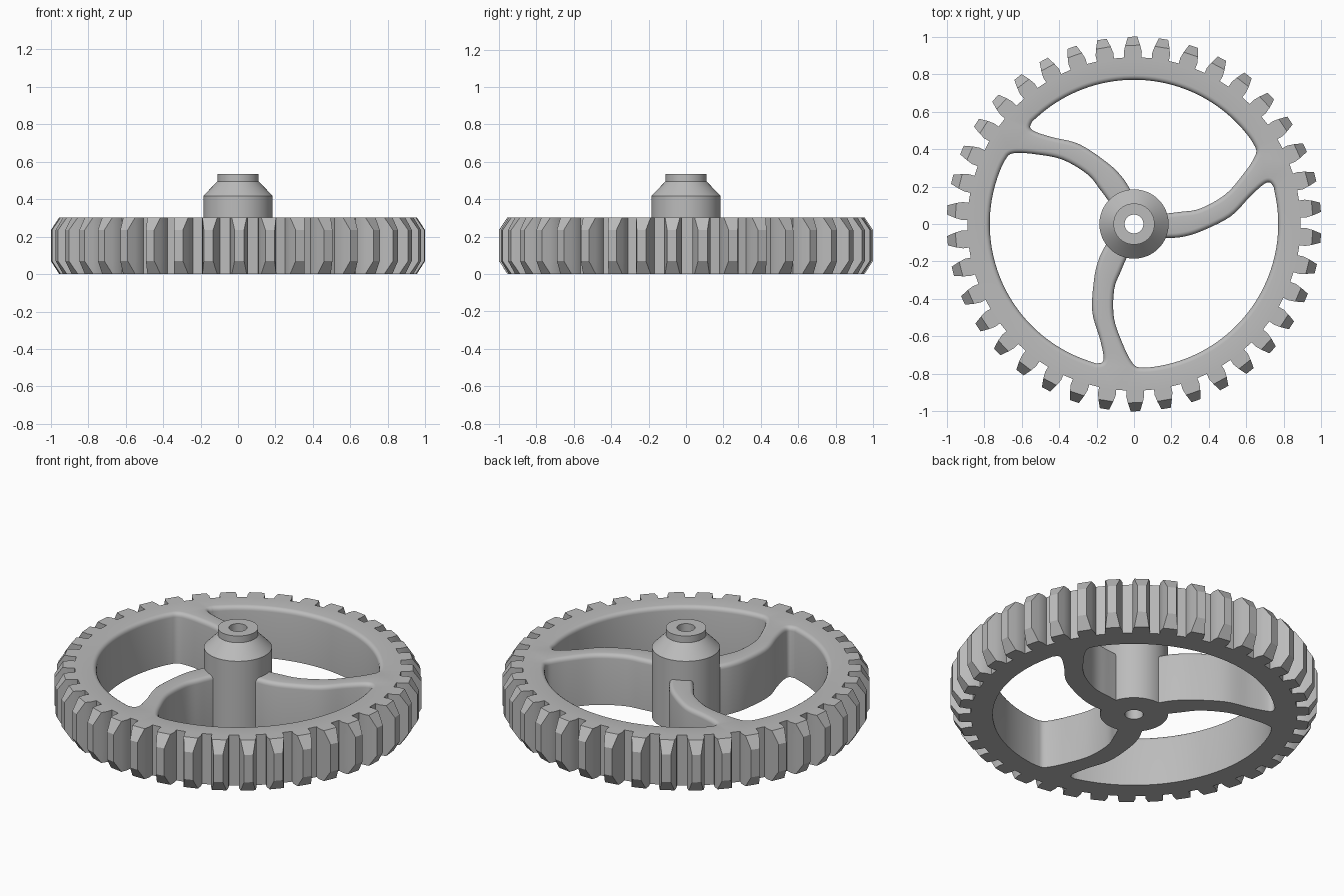
import bpy, bmesh, math
from mathutils import Vector, Matrix

cube = bpy.data.objects.get("Cube")
if cube:
    bpy.data.objects.remove(cube)

TEETH, HEIGHT, FILLET = 38, 0.303, 0.025
ROOT_ANGLE = math.radians(90.4)

grey = bpy.data.materials.new("plain_grey")
grey.use_nodes = True
colour = (0.5, 0.5, 0.5, 1)
grey.diffuse_color = colour
grey.node_tree.nodes["Principled BSDF"].inputs["Base Color"].default_value = colour


def polar(r, a):
    return Vector((r * math.cos(a), r * math.sin(a)))


def arc(r, start, end, n):
    return [polar(r, start + (end - start) * i / n) for i in range(n + 1)]


def smooth_path(points, steps=5):
    """Catmull-Rom curve through the points."""
    p = [Vector(q) for q in points]
    p = [2 * p[0] - p[1]] + p + [2 * p[-1] - p[-2]]
    out = []
    for a, b, c, d in zip(p, p[1:], p[2:], p[3:]):
        for i in range(steps):
            t = i / steps
            out.append(b + (c - a) * t / 2 + (a - 2.5 * b + 2 * c - d / 2) * t * t
                       + (1.5 * (b - c) + (d - a) / 2) * t ** 3)
    return out + [p[-2]]


def widen(loop, distance):
    """Offset a counter-clockwise loop outward."""
    out = []
    for i, p in enumerate(loop):
        t = (loop[(i + 1) % len(loop)] - loop[i - 1]).normalized()
        out.append(p + Vector((t.y, -t.x)) * distance)
    return out


def add_wall(bm, levels):
    """Join equal loops, given as (points, z), with quads."""
    rings = [[bm.verts.new((p.x, p.y, z)) for p in pts] for pts, z in levels]
    for lower, upper in zip(rings, rings[1:]):
        for i in range(len(lower)):
            bm.faces.new((lower[i - 1], lower[i], upper[i], upper[i - 1]))


def finish(bm, name):
    bmesh.ops.recalc_face_normals(bm, faces=bm.faces)
    mesh = bpy.data.meshes.new(name)
    bm.to_mesh(mesh)
    bm.free()
    mesh.materials.append(grey)
    obj = bpy.data.objects.new(name, mesh)
    bpy.context.collection.objects.link(obj)
    bpy.ops.object.select_all(action='DESELECT')
    obj.select_set(True)
    bpy.context.view_layer.objects.active = obj
    bpy.ops.object.shade_smooth_by_angle(angle=math.radians(28))


# Toothed outline, with the tips cut back at the two faces
def gear_outline(tip):
    half = [(0.89, 0.046), (0.92, 0.048), (0.955, 0.04), tip]
    points = []
    for k in range(TEETH):
        mid = ROOT_ANGLE + k * math.tau / TEETH
        points += [polar(r, mid - w / r) for r, w in half]
        points += [polar(r, mid + w / r) for r, w in reversed(half)]
    return points


# Window between two curved arms
arm_front = smooth_path([(0.165, 0.055), (0.25, 0.065), (0.355, 0.083), (0.49, 0.16),
                         (0.59, 0.275), (0.64, 0.35), (0.653, 0.392), (0.638, 0.428)])
arm_back = smooth_path([(0.155, -0.075), (0.25, -0.07), (0.355, -0.04), (0.515, 0.04),
                        (0.62, 0.147), (0.69, 0.21), (0.724, 0.222), (0.746, 0.197)])
third = math.tau / 3
turn = Matrix.Rotation(third, 2)
next_back = [turn @ p for p in reversed(arm_back)]
window = (arm_front
          + arc(0.77, math.radians(36), third + math.radians(12.5), 40)
          + next_back
          + arc(0.172, math.radians(92), math.radians(21), 8))

# Wheel: teeth, windows, and flat faces
bm = bmesh.new()
cut, full = gear_outline((0.955, 0.04)), gear_outline((1.0, 0.025))
add_wall(bm, [(cut, 0), (full, 0.07), (full, 0.235), (cut, HEIGHT)])
for k in range(3):
    rot = Matrix.Rotation(k * third, 2)
    loop = [rot @ p for p in window]
    levels = [(loop, 0)]
    for s in range(5):
        a = s / 4 * math.pi / 2
        levels.append((widen(loop, FILLET * (1 - math.cos(a))),
                       HEIGHT - FILLET * (1 - math.sin(a))))
    add_wall(bm, levels)
centre = arc(0.1, 0, math.tau, 32)[:-1]
add_wall(bm, [(centre, 0), (centre, HEIGHT)])
bmesh.ops.remove_doubles(bm, verts=bm.verts, dist=0.0005)
for z in (0, HEIGHT):
    rim = [e for e in bm.edges if e.is_boundary
           and all(abs(v.co.z - z) < 0.001 for v in e.verts)]
    bmesh.ops.triangle_fill(bm, edges=rim, use_beauty=True,
                            normal=(0, 0, 1 if z else -1))
finish(bm, "gear_wheel")

# Hub with a sloped shoulder, a collar and a through bore
bm = bmesh.new()
profile = [(0.05, 0), (0.185, 0), (0.185, 0.418), (0.11, 0.495),
           (0.11, 0.535), (0.05, 0.535)]
add_wall(bm, [(arc(r, 0, math.tau, 64)[:-1], z) for r, z in profile + profile[:1]])
bmesh.ops.remove_doubles(bm, verts=bm.verts, dist=0.0005)
finish(bm, "hub")
